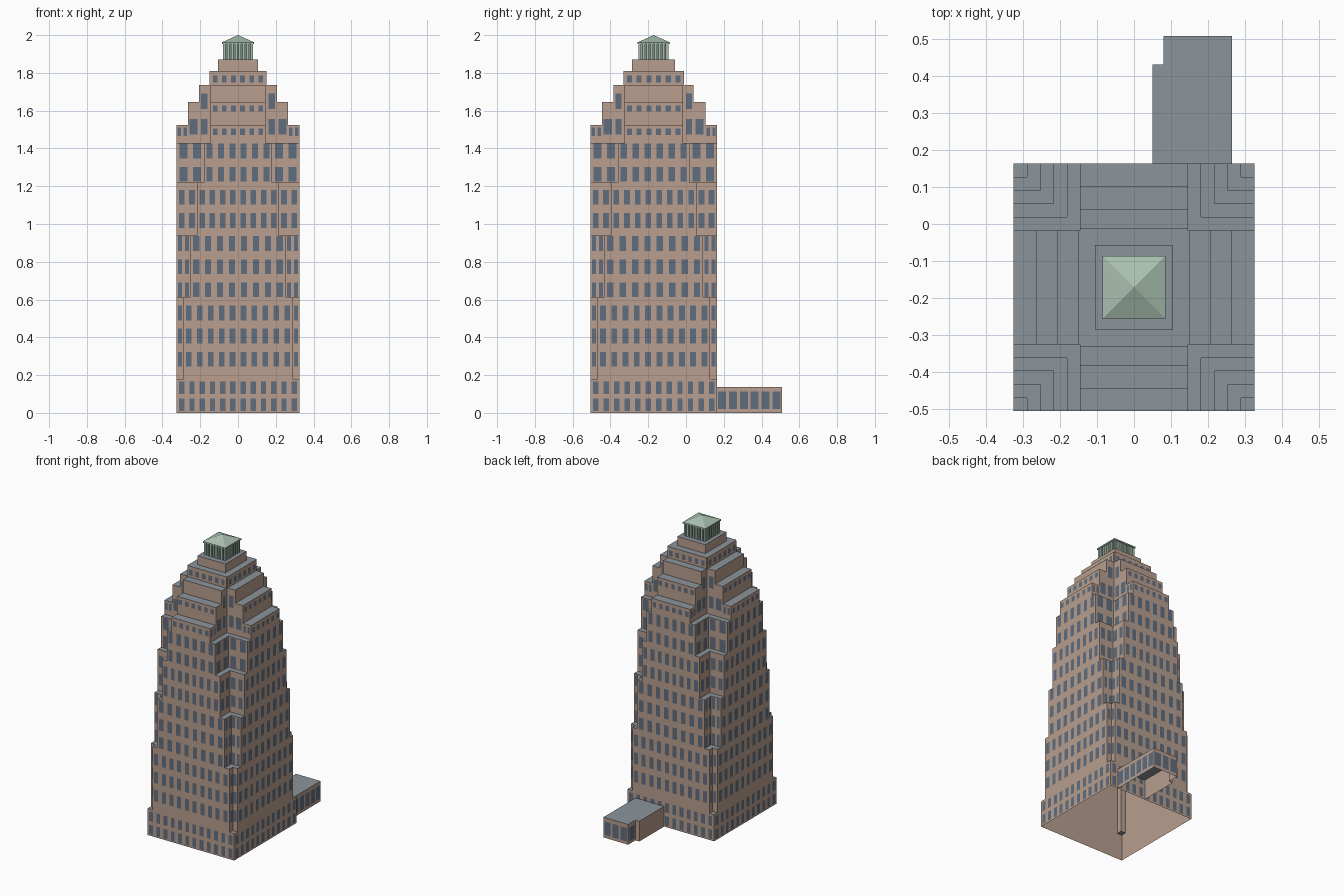
import bpy, bmesh, math
from mathutils import Matrix, Vector

old = bpy.data.objects.get("Cube")
if old:
    bpy.data.objects.remove(old, do_unlink=True)

CY = -0.171                 # tower centre in y
HALF = (0.325, 0.334)       # tower half sizes in x and y
STEP = 0.036                # growth of the corner notches
NOTCH_TOPS = (0.18, 0.61, 0.94, 1.22, 1.43)
TIER_TOPS = (1.81, 1.735, 1.645, 1.525)
TIERS = ((0.15, 0.207, 0.265, 0.325), (0.16, 0.212, 0.274, 0.334))


def material(name, rgb):
    m = bpy.data.materials.new(name)
    m.use_nodes = True
    m.diffuse_color = (*rgb, 1)
    m.node_tree.nodes["Principled BSDF"].inputs["Base Color"].default_value = (*rgb, 1)
    return m


STONE = material("tan stone", (0.48, 0.345, 0.275))
SLATE = material("grey roof", (0.26, 0.30, 0.335))
GLASS = material("blue grey glass", (0.115, 0.155, 0.215))
COPPER = material("pale green copper", (0.40, 0.53, 0.44))
SHADE = material("dark green copper", (0.19, 0.27, 0.22))


def finish(name, bm, *mats):
    mesh = bpy.data.meshes.new(name)
    bm.to_mesh(mesh)
    bm.free()
    for m in mats:
        mesh.materials.append(m)
    ob = bpy.data.objects.new(name, mesh)
    bpy.context.collection.objects.link(ob)
    return ob


def stepped_shell(name, xs, ys, height):
    """Open-bottomed mass: grey flat tops and stone walls wherever the height changes."""
    bm = bmesh.new()

    def quad(pts, mat, flip=False):
        f = bm.faces.new([bm.verts.new(p) for p in (pts[::-1] if flip else pts)])
        f.material_index = mat

    def cell(i, j):
        if not (0 <= i < len(xs) - 1 and 0 <= j < len(ys) - 1):
            return 0
        return height((xs[i] + xs[i + 1]) / 2, (ys[j] + ys[j + 1]) / 2)

    for i in range(len(xs)):
        for j in range(len(ys)):
            here, x, y = cell(i, j), xs[i], ys[j]
            if here:
                x1, y1 = xs[i + 1], ys[j + 1]
                quad([(x, y, here), (x1, y, here), (x1, y1, here), (x, y1, here)], 1)
            west, south = cell(i - 1, j), cell(i, j - 1)
            if west != here:
                lo, hi, y1 = min(west, here), max(west, here), ys[j + 1]
                quad([(x, y, lo), (x, y1, lo), (x, y1, hi), (x, y, hi)], 0, west < here)
            if south != here:
                lo, hi, x1 = min(south, here), max(south, here), xs[i + 1]
                quad([(x, y, lo), (x1, y, lo), (x1, y, hi), (x, y, hi)], 0, south > here)
    bmesh.ops.remove_doubles(bm, verts=bm.verts, dist=1e-5)
    bmesh.ops.dissolve_limit(bm, angle_limit=0.01, verts=bm.verts, edges=bm.edges,
                             delimit={'MATERIAL'})
    return finish(name, bm, STONE, SLATE)


# Tower mass: stepped cross plan with growing corner notches
def tower_height(x, y):
    u = (abs(x), abs(y - CY))
    if u[0] < 0.105 and u[1] < 0.114:
        return 1.87
    for n, top in enumerate(NOTCH_TOPS, 1):
        if all(u[a] > HALF[a] - STEP * n for a in (0, 1)):
            return top
    heights = [0]
    for a in (0, 1):
        if u[1 - a] < HALF[1 - a] - STEP * 5:
            heights += [t for r, t in zip(TIERS[a], TIER_TOPS) if u[a] < r]
    # the lower shaft reaches the full plan wherever no notch cuts it
    return max(heights)


def breaks(a, centre):
    r = {HALF[a] - STEP * n for n in range(6)} | set(TIERS[a]) | {(0.105, 0.114)[a]}
    r = sorted({round(v, 4) for v in r})
    return [centre - v for v in r[::-1]] + [centre + v for v in r]


stepped_shell("tower", breaks(0, 0), breaks(1, CY), tower_height)

# Rear annex with a stepped corner
ANNEX_TOP = 0.137
stepped_shell("annex", [0.05, 0.08, 0.265], [0.163, 0.43, 0.507],
              lambda x, y: 0 if x < 0.08 and y > 0.43 else ANNEX_TOP)

# Windows: thin panes laid just proud of the walls
panes = bmesh.new()


def pane_row(axis, plane, sign, a0, a1, z0, z1, count, fill=0.52):
    pitch = (a1 - a0) / count
    d = plane + sign * 0.002
    for k in range(count):
        mid = a0 + (k + 0.5) * pitch
        l, r = mid - pitch * fill / 2, mid + pitch * fill / 2
        pts = [(l, z0), (r, z0), (r, z1), (l, z1)]
        pts = [(d, a, z) if axis == 0 else (a, d, z) for a, z in pts]
        if (axis == 0) != (sign > 0):
            pass
        else:
            pts = pts if axis == 0 else pts[::-1]
        if axis == 0 and sign < 0:
            pts = pts[::-1]
        panes.faces.new([panes.verts.new(p) for p in pts])


def tower_row(axis, plane, a0, a1, z0, z1, count, fill=0.52):
    """Repeat a row on both opposite sides of the tower."""
    c, along = ((0, CY), (CY, 0))[axis]
    for s in (-1, 1):
        pane_row(axis, c + s * plane, s, along + a0, along + a1, z0, z1, count, fill)


def paired_row(axis, plane, a0, a1, *rest):
    tower_row(axis, plane, a0, a1, *rest)
    tower_row(axis, plane, -a1, -a0, *rest)


BAY_COUNT = (12, 10, 8, 8, 6)
NOTCH_COUNT = (0, 1, 2, 2, 2)
floors = [(0.01, 0.075, 0), (0.1, 0.165, 0)]
for k, n in enumerate((1, 1, 1, 2, 2, 2, 3, 3, 4, 4)):
    z = 0.245 + 0.1225 * k
    floors.append((z, z + 0.078, n))

for axis in (0, 1):
    other = 1 - axis
    for z0, z1, n in floors:
        w = HALF[other] - STEP * n
        tower_row(axis, HALF[axis], -w, w, z0, z1, BAY_COUNT[n])
        if n:
            paired_row(axis, HALF[axis] - STEP * n, w, HALF[other], z0, z1,
                       NOTCH_COUNT[n], 0.58)
    # setback tiers of the crown
    core, mid, low, full = TIERS[axis]
    arm = HALF[other] - STEP * 5
    for plane, z0, z1 in ((full, 1.47, 1.505), (low, 1.595, 1.628), (core, 1.75, 1.787)):
        tower_row(axis, plane, -arm, arm, z0, z1, 6)
    # flanks of the crown tiers
    side = HALF[axis] - STEP * 5
    t = TIERS[other]
    paired_row(axis, side, t[2], t[3], 1.465, 1.512, 2, 0.6)
    paired_row(axis, side, t[1], t[2], 1.475, 1.555, 1, 0.7)
    paired_row(axis, side, t[0], t[1], 1.475, 1.555, 1, 0.6)
    paired_row(axis, side, t[0], t[1], 1.61, 1.69, 1, 0.6)

# annex windows
pane_row(0, 0.265, 1, 0.163, 0.507, 0.02, 0.112, 6, 0.74)
pane_row(1, 0.507, 1, 0.08, 0.265, 0.02, 0.112, 3, 0.74)
pane_row(0, 0.08, -1, 0.43, 0.507, 0.02, 0.112, 1, 0.7)
finish("windows", panes, GLASS)


# Lantern: shaded core, colonnade and pyramid roof
def box(bm, x, y, z0, z1, sx, sy):
    m = Matrix.Translation((x, y, (z0 + z1) / 2)) @ Matrix.Diagonal((sx, sy, z1 - z0, 1))
    bmesh.ops.create_cube(bm, size=1, matrix=m)


core = bmesh.new()
box(core, 0, CY, 1.87, 1.958, 0.13, 0.13)
finish("lantern_core", core, SHADE)

columns = bmesh.new()
N, R = 8, 0.073
for k in range(N):
    a = -R + 2 * R * k / (N - 1)
    for s in (-R, R):
        box(columns, a, CY + s, 1.87, 1.958, 0.013, 0.013)
        if 0 < k < N - 1:
            box(columns, s, CY + a, 1.87, 1.958, 0.013, 0.013)
finish("lantern_columns", columns, COPPER)

roof = bmesh.new()
box(roof, 0, CY, 1.953, 1.962, 0.17, 0.17)
spin = Matrix.Translation((0, CY, 1.981)) @ Matrix.Rotation(math.pi / 4, 4, 'Z')
bmesh.ops.create_cone(roof, cap_ends=False, segments=4, radius1=0.085 * math.sqrt(2),
                      radius2=0, depth=0.038, matrix=spin)
finish("lantern_roof", roof, COPPER)
